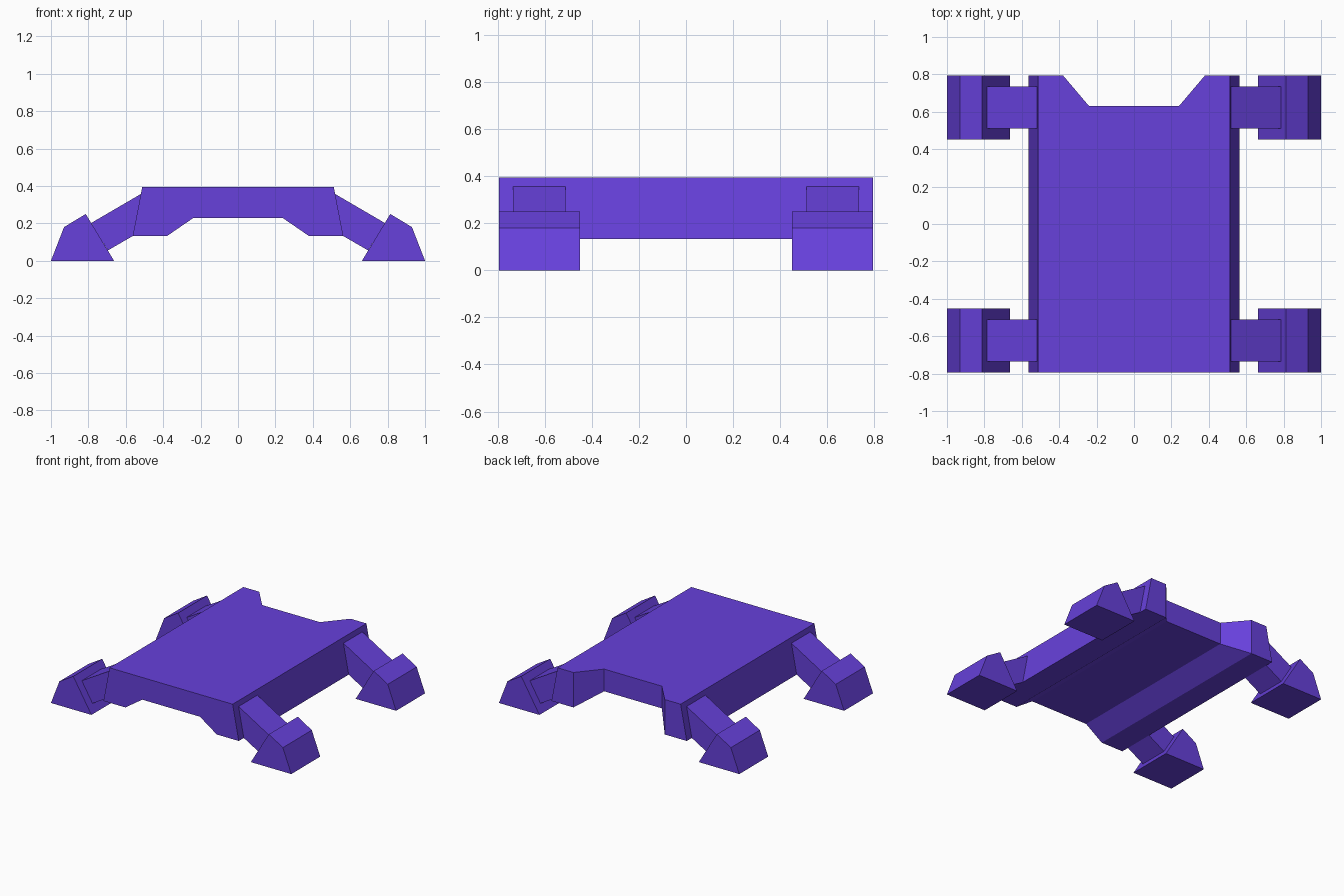
import bpy, bmesh

if "Cube" in bpy.data.objects:
    bpy.data.objects.remove(bpy.data.objects["Cube"])

purple = bpy.data.materials.new("purple")
purple.diffuse_color = (0.135, 0.052, 0.71, 1)
purple.use_nodes = True
purple.node_tree.nodes["Principled BSDF"].inputs["Base Color"].default_value = purple.diffuse_color


def finish(name, bm):
    bmesh.ops.dissolve_limit(bm, angle_limit=0.005, verts=bm.verts[:], edges=bm.edges[:])
    bmesh.ops.recalc_face_normals(bm, faces=bm.faces[:])
    mesh = bpy.data.meshes.new(name)
    bm.to_mesh(mesh)
    bm.free()
    mesh.materials.append(purple)
    obj = bpy.data.objects.new(name, mesh)
    bpy.context.collection.objects.link(obj)
    return obj


def prism(name, profile, y0, y1):
    """Extrude an (x, z) profile along y."""
    bm = bmesh.new()
    face = bm.faces.new([bm.verts.new((x, y0, z)) for x, z in profile])
    ext = bmesh.ops.extrude_face_region(bm, geom=[face])["geom"]
    bmesh.ops.translate(bm, vec=(0, y1 - y0, 0),
                        verts=[v for v in ext if isinstance(v, bmesh.types.BMVert)])
    return finish(name, bm)


# Body: lofted columns across x, each (bottom x, bottom z, top x, back y)
half = [(0.24, 0.228, 0.24, 0.63), (0.38, 0.132, 0.38, 0.795), (0.563, 0.132, 0.512, 0.795)]
columns = [(-b, z, -t, y) for b, z, t, y in reversed(half)] + half
bm = bmesh.new()
rings = [[bm.verts.new(p) for p in ((b, -0.795, z), (t, -0.795, 0.395),
                                    (t, yb, 0.395), (b, yb, z))]
         for b, z, t, yb in columns]
for r, s in zip(rings, rings[1:]):
    for i in range(4):
        j = (i + 1) % 4
        bm.faces.new((r[i], r[j], s[j], s[i]))
bm.faces.new(rings[0])
bm.faces.new(rings[-1])
finish("body", bm)

# Four legs: slanted arm and wedge foot
ARM = [(0.519, 0.357), (0.785, 0.202), (0.696, 0.055), (0.563, 0.132)]
FOOT = [(1.0, 0), (0.93, 0.18), (0.814, 0.25), (0.663, 0)]
for side, sx in (("left", -1), ("right", 1)):
    for end, yc in (("front", -0.623), ("back", 0.623)):
        prism(f"{end}_{side}_arm", [(sx * x, z) for x, z in ARM], yc - 0.112, yc + 0.112)
        prism(f"{end}_{side}_foot", [(sx * x, z) for x, z in FOOT], yc - 0.172, yc + 0.172)
